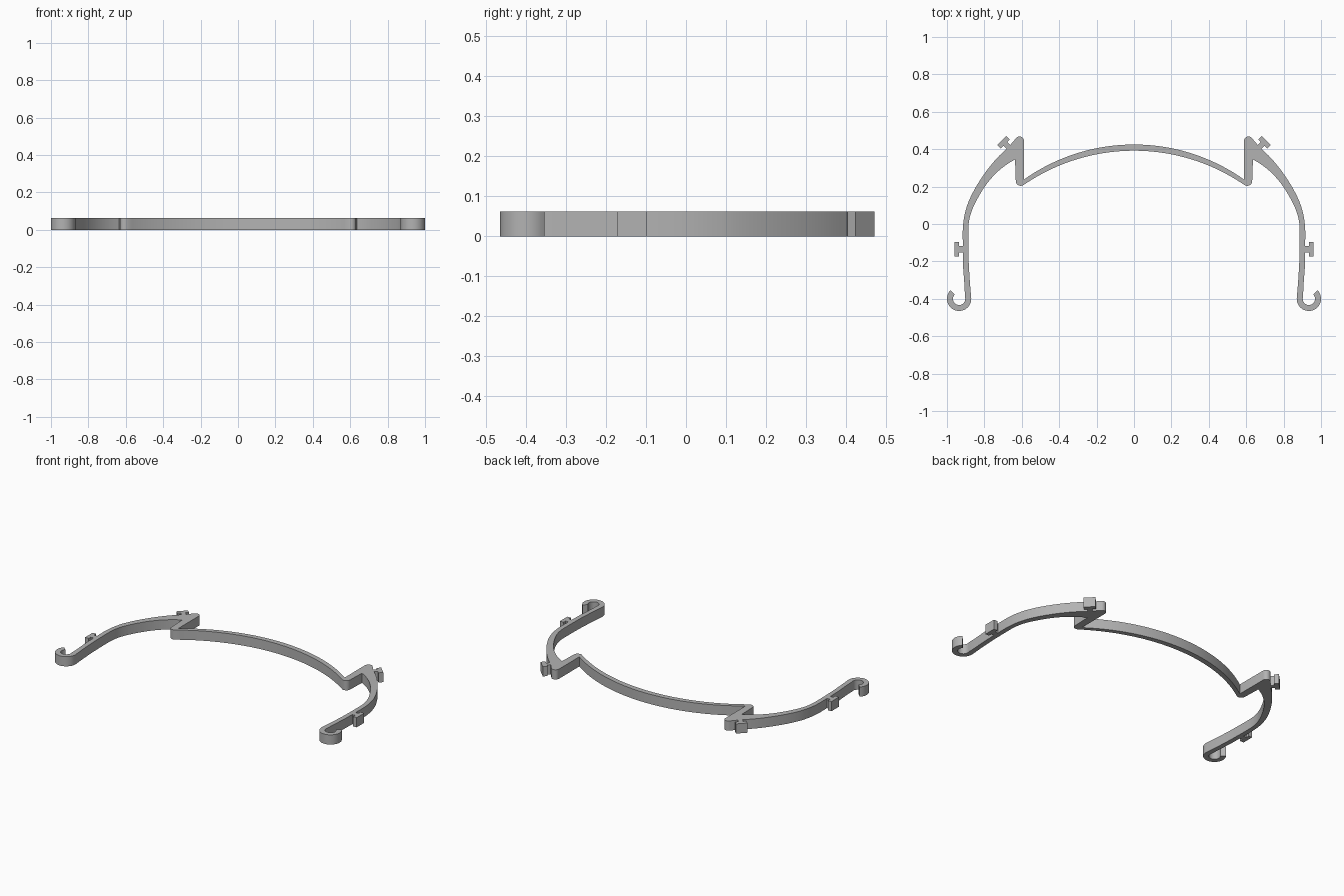
import bpy, bmesh, math
from mathutils import Vector
from mathutils.geometry import interpolate_bezier

HEIGHT = 0.062

cube = bpy.data.objects.get("Cube")
if cube:
    bpy.data.objects.remove(cube, do_unlink=True)

grey = bpy.data.materials.new("plain grey")
grey.use_nodes = True
colour = (0.45, 0.45, 0.45, 1)
grey.diffuse_color = colour
grey.node_tree.nodes["Principled BSDF"].inputs["Base Color"].default_value = colour


def arc(cx, cy, r, start, end, steps):
    """Points on a circle between two angles in degrees."""
    angles = [math.radians(start + (end - start) * i / steps) for i in range(steps + 1)]
    return [(cx + r * math.cos(a), cy + r * math.sin(a)) for a in angles]


def bow(top, x, y, steps=20):
    """Arc from the centre line at height top out to the point (x, y)."""
    drop = top - y
    r = (x * x + drop * drop) / (2 * drop)
    return arc(0, top - r, r, 90, 90 - math.degrees(math.asin(x / r)), steps)


def sweep(a, b, c, d, steps=14):
    """Smooth curve from a to d."""
    pts = interpolate_bezier(*[Vector((*p, 0)) for p in (a, b, c, d)], steps)
    return [(p.x, p.y) for p in pts]


def tab(x, y, angle, stem, neck, bar, depth):
    """T-shaped tab growing from (x, y) in the given direction, clockwise."""
    a = math.radians(angle)
    shape = [(0, stem), (neck, stem), (neck, bar), (neck + depth, bar)]
    shape += [(u, -v) for u, v in reversed(shape)]
    return [(x + u * math.cos(a) - v * math.sin(a),
             y + u * math.sin(a) + v * math.cos(a)) for u, v in shape]


# Left half of the outline: outer edge down to the hook, inner edge back
half = bow(0.425, 0.588, 0.238)                                  # brow outer edge
half += arc(0.612, 0.444, 0.024, 180, 45, 8)                     # post head
half += tab(0.672, 0.412, 45, 0.014, 0.022, 0.034, 0.028)        # upper tab
half += sweep((0.70, 0.385), (0.78, 0.31), (0.86, 0.19), (0.892, 0.10))
half += sweep((0.895, 0.09), (0.91, 0.04), (0.916, 0.0), (0.916, -0.06), 8)
half += tab(0.915, -0.135, 0, 0.017, 0.02, 0.038, 0.026)         # side tab
half += [(0.913, -0.24), (0.906, -0.33)]
half += arc(0.935, -0.4, 0.033, 160, 405, 18)                    # hook inside
half += arc(0.935, -0.4, 0.065, 45, -180, 24)                    # hook outside
half += [(0.879, -0.29), (0.884, -0.2), (0.886, -0.1)]
half += sweep((0.886, -0.02), (0.882, 0.04), (0.868, 0.07), (0.855, 0.10), 8)
half += sweep((0.85, 0.11), (0.80, 0.21), (0.74, 0.29), (0.636, 0.345))
half += arc(0.606, 0.23, 0.026, 0, -108, 8)                      # post foot
half += reversed(bow(0.392, 0.594, 0.206))                       # brow inner edge

# Mirror the half, leaving out the two points on the centre line
outline = half + [(-x, y) for x, y in reversed(half[1:-1])]

bm = bmesh.new()
base = bm.faces.new([bm.verts.new((x, y, 0)) for x, y in outline])
bmesh.ops.remove_doubles(bm, verts=bm.verts[:], dist=0.0005)
raised = bmesh.ops.extrude_face_region(bm, geom=bm.faces[:], use_keep_orig=True)
top = [v for v in raised["geom"] if isinstance(v, bmesh.types.BMVert)]
bmesh.ops.translate(bm, verts=top, vec=(0, 0, HEIGHT))
bmesh.ops.recalc_face_normals(bm, faces=bm.faces[:])
caps = [f for f in bm.faces if len(f.verts) > 4]
bmesh.ops.triangulate(bm, faces=caps, ngon_method="EAR_CLIP")

mesh = bpy.data.meshes.new("headband_frame")
bm.to_mesh(mesh)
bm.free()
mesh.materials.append(grey)
frame = bpy.data.objects.new("headband_frame", mesh)
bpy.context.collection.objects.link(frame)

bpy.ops.object.select_all(action="DESELECT")
frame.select_set(True)
bpy.context.view_layer.objects.active = frame
bpy.ops.object.shade_smooth_by_angle(angle=math.radians(30))
